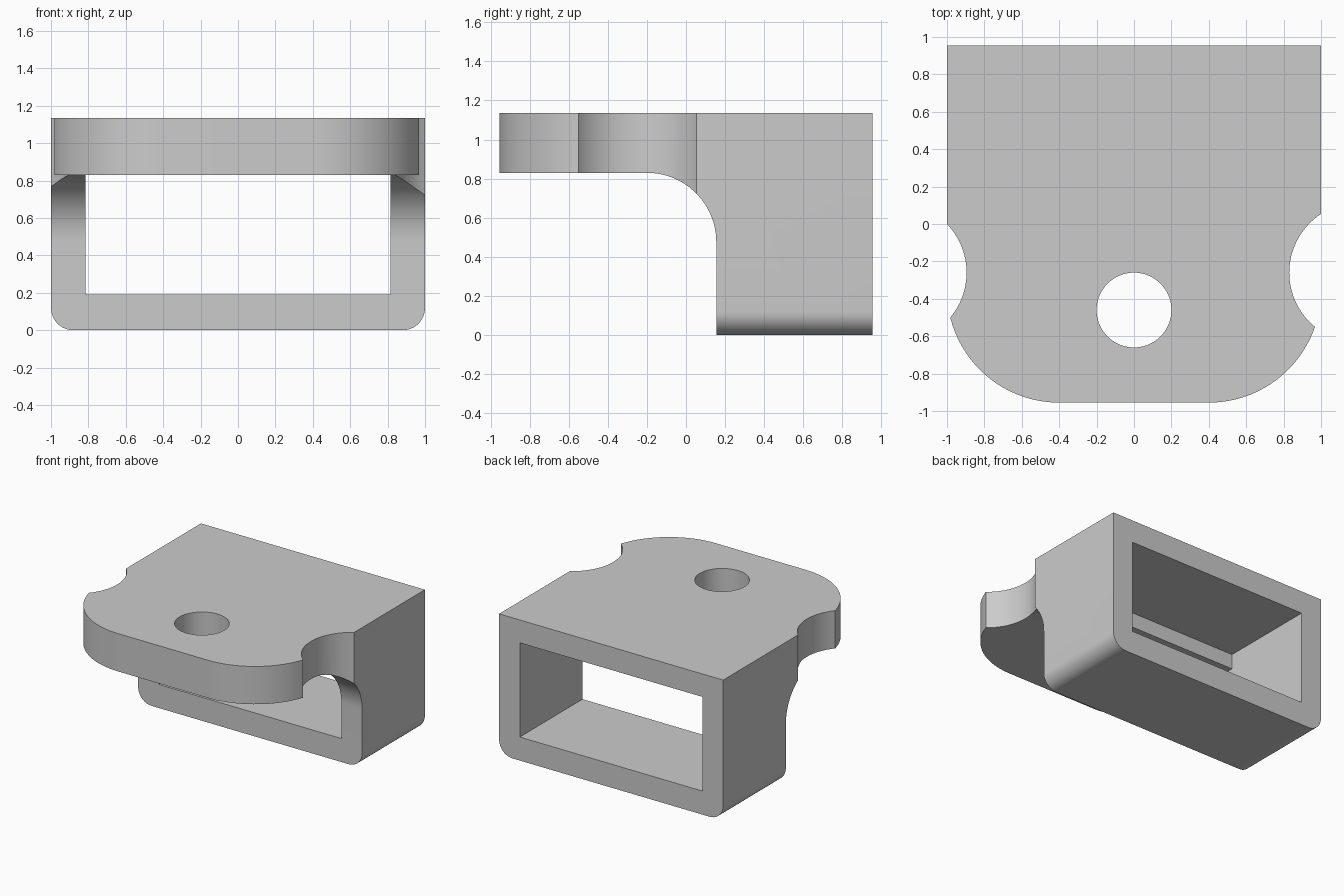
import bpy
import bmesh
import math

cube = bpy.data.objects.get("Cube")
if cube:
    bpy.data.objects.remove(cube, do_unlink=True)

BACK, FRONT, TOP = 0.955, -0.955, 1.135
PLATE_BOTTOM, WALL_FRONT = 0.83, 0.155

grey = bpy.data.materials.new("plain grey")
grey.use_nodes = True
grey.diffuse_color = (0.6, 0.6, 0.6, 1)
grey.node_tree.nodes["Principled BSDF"].inputs["Base Color"].default_value = (0.6, 0.6, 0.6, 1)


def arc(cu, cv, r, start, end, steps=24):
    """Points on an arc, angles in degrees."""
    angles = [math.radians(start + (end - start) * i / steps) for i in range(steps + 1)]
    return [(cu + r * math.cos(a), cv + r * math.sin(a)) for a in angles]


def prism(name, points, axis, low, high):
    """Extrude a 2D outline along one axis."""
    place = {
        "x": lambda u, v: (low, u, v),
        "y": lambda u, v: (u, low, v),
        "z": lambda u, v: (u, v, low),
    }[axis]
    bm = bmesh.new()
    face = bm.faces.new([bm.verts.new(place(u, v)) for u, v in points])
    new = bmesh.ops.extrude_face_region(bm, geom=[face])["geom"]
    shift = [high - low if a == axis else 0 for a in "xyz"]
    bmesh.ops.translate(bm, verts=[g for g in new if isinstance(g, bmesh.types.BMVert)], vec=shift)
    bmesh.ops.recalc_face_normals(bm, faces=bm.faces)
    mesh = bpy.data.meshes.new(name)
    bm.to_mesh(mesh)
    bm.free()
    mesh.materials.append(grey)
    obj = bpy.data.objects.new(name, mesh)
    bpy.context.collection.objects.link(obj)
    return obj


def combine(target, tool, operation):
    """Apply a boolean and discard the tool."""
    mod = target.modifiers.new("shape", "BOOLEAN")
    mod.operation, mod.solver, mod.object = operation, "EXACT", tool
    bpy.ops.object.select_all(action="DESELECT")
    target.select_set(True)
    bpy.context.view_layer.objects.active = target
    bpy.ops.object.modifier_apply(modifier=mod.name)
    bpy.data.objects.remove(tool, do_unlink=True)


# Bracket body: plan outline with broad rounded front corners
plan = arc(-0.4, FRONT + 0.6, 0.6, 180, 270) + arc(0.4, FRONT + 0.6, 0.6, 270, 360)
plan += [(1, BACK), (-1, BACK)]
bracket = prism("bracket", plan, "z", 0, TOP)

# Side profile: overhanging plate filleted into the sleeve walls
side = [(-1.2, PLATE_BOTTOM)] + arc(WALL_FRONT - 0.355, PLATE_BOTTOM - 0.355, 0.355, 90, 0)
side += [(WALL_FRONT, -0.2), (1.2, -0.2), (1.2, 1.4), (-1.2, 1.4)]
combine(bracket, prism("side_profile", side, "x", -1.3, 1.3), "INTERSECT")

# Rounded lower edges
section = arc(-0.88, 0.12, 0.12, 180, 270, 12) + arc(0.88, 0.12, 0.12, 270, 360, 12)
section = [(u, v) for u, v in section] + [(1, 1.4), (-1, 1.4)]
combine(bracket, prism("front_profile", section, "y", -1.3, 1.3), "INTERSECT")

# Rectangular sleeve opening, with a lip behind the plate
slot_top = PLATE_BOTTOM - 0.001
opening = [(-0.3, 0.19), (1.2, 0.19), (1.2, 0.95), (WALL_FRONT, 0.95),
           (WALL_FRONT, slot_top), (-0.3, slot_top)]
combine(bracket, prism("opening", opening, "x", -0.815, 0.815), "DIFFERENCE")

# Screw hole and the two unequal side notches
for name, x, y, r in (("screw_hole", 0, -0.46, 0.2),
                      ("right_notch", -1.27, -0.26, 0.375),
                      ("left_notch", 1.205, -0.26, 0.375)):
    circle = arc(x, y, r, 0, 360, 72)[:-1]
    combine(bracket, prism(name, circle, "z", -0.3, 1.4), "DIFFERENCE")

bpy.ops.object.shade_smooth_by_angle(angle=math.radians(30))
